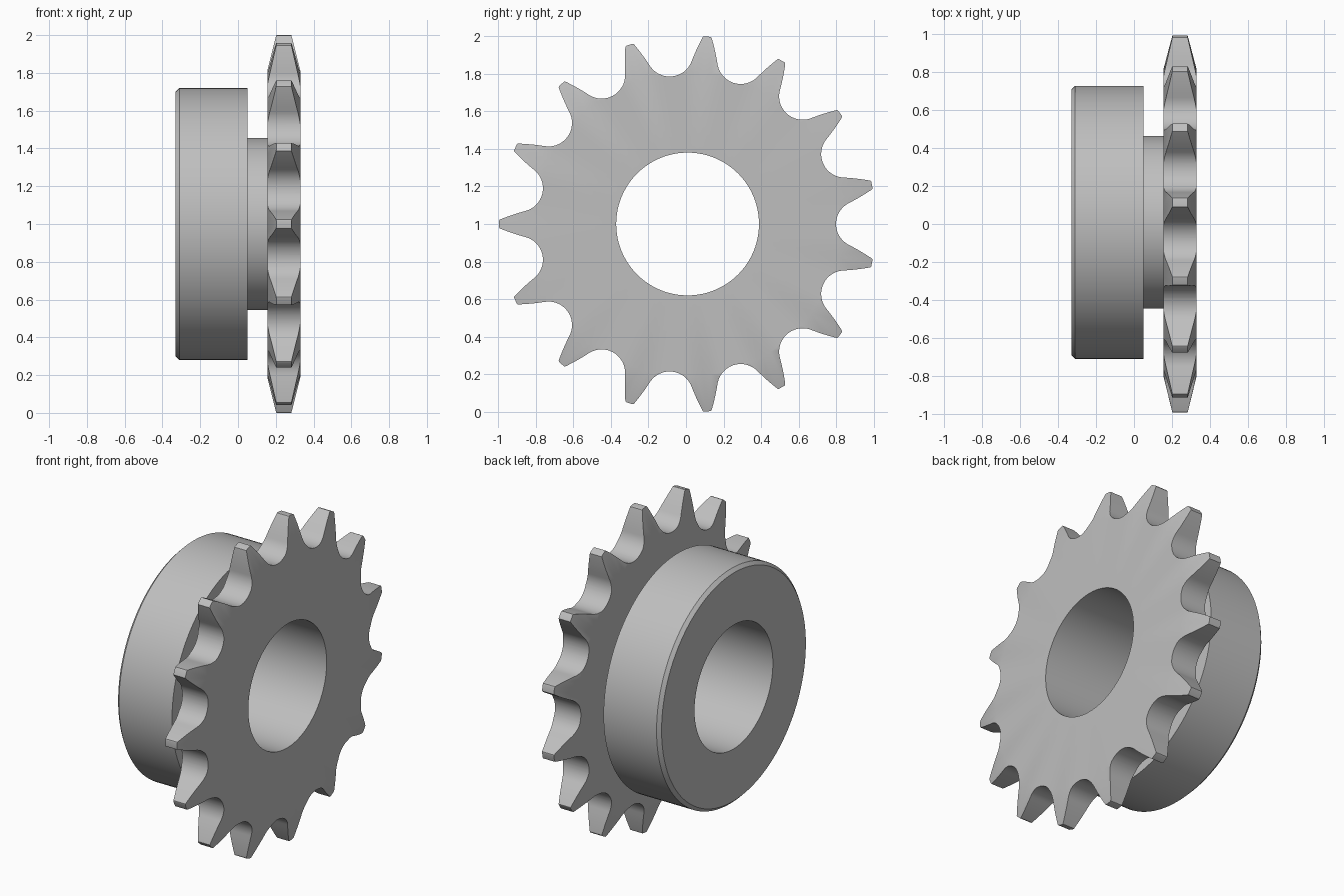
import bpy, bmesh, math
from mathutils import Vector

cube = bpy.data.objects.get("Cube")
if cube:
    bpy.data.objects.remove(cube, do_unlink=True)

CENTRE = Vector((0, 0.0085, 1))
TEETH, SEGMENTS = 15, 120
BORE, TIP, PITCH, ROLLER = 0.38, 1.003, 0.915, 0.125
PLATE_X, PLATE_HALF, TIP_HALF, CHAMFER_R = 0.2425, 0.0875, 0.04, 0.81

steel = bpy.data.materials.new("grey steel")
steel.use_nodes = True
colour = (0.52, 0.52, 0.52, 1)
steel.diffuse_color = colour
steel.node_tree.nodes["Principled BSDF"].inputs["Base Color"].default_value = colour


def polar(x, r, a):
    return CENTRE + Vector((x, r * math.cos(a), r * math.sin(a)))


def make_object(name, bm):
    bmesh.ops.recalc_face_normals(bm, faces=bm.faces)
    mesh = bpy.data.meshes.new(name)
    bm.to_mesh(mesh)
    bm.free()
    obj = bpy.data.objects.new(name, mesh)
    mesh.materials.append(steel)
    bpy.context.collection.objects.link(obj)
    return obj


def lathe(name, profile, closed):
    """Turn (x, radius) points about the shaft axis."""
    bm = bmesh.new()
    rings = [[bm.verts.new(polar(x, r, math.tau * i / SEGMENTS)) for i in range(SEGMENTS)]
             for x, r in profile]
    pairs = list(zip(rings, rings[1:])) + ([(rings[-1], rings[0])] if closed else [])
    for a, b in pairs:
        for i in range(SEGMENTS):
            j = (i + 1) % SEGMENTS
            bm.faces.new((a[i], a[j], b[j], b[i]))
    return make_object(name, bm)


def tooth_half():
    """Half a tooth, valley bottom to tip, as (along, across) points."""
    half = math.pi / TEETH
    cu, cv = PITCH * math.cos(half), PITCH * math.sin(half)
    pts = []
    for i in range(13):                        # roller seat
        a = math.radians(90 - 12) + (math.radians(15) - math.radians(78)) * i / 12
        pts.append((cu - ROLLER * math.sin(a), cv - ROLLER * math.cos(a)))
    u0, v0 = pts[-1]
    u1, v1 = TIP - 0.012, 0.027
    slope = -math.tan(math.radians(15))
    for i in range(1, 7):                      # convex flank
        t = i / 6
        line = slope * (u1 - u0)
        pts.append((u0 + t * (u1 - u0), v0 + line * t + (v1 - v0 - line) * t * t))
    return pts + [(TIP - 0.003, 0.023), (TIP, 0.017)]


def activate(obj):
    bpy.ops.object.select_all(action='DESELECT')
    obj.select_set(True)
    bpy.context.view_layer.objects.active = obj


def finish(obj):
    activate(obj)
    bpy.ops.object.shade_smooth_by_angle(angle=math.radians(30))
    mod = obj.modifiers.new("Clean normals", 'WEIGHTED_NORMAL')
    mod.keep_sharp = True


# Tooth outline, repeated round the axis and extruded as a cutter
half_tooth = tooth_half()
tooth = [(u, -v) for u, v in half_tooth] + [(u, v) for u, v in reversed(half_tooth)][:-1]
bm = bmesh.new()
outline = []
for k in range(TEETH):
    turn = math.pi + math.tau * k / TEETH
    for u, v in tooth:
        outline.append(bm.verts.new(polar(0.1, math.hypot(u, v), turn + math.atan2(v, u))))
face = bm.faces.new(outline)
grown = bmesh.ops.extrude_face_region(bm, geom=[face])["geom"]
bmesh.ops.translate(bm, vec=(0.3, 0, 0), verts=[g for g in grown if isinstance(g, bmesh.types.BMVert)])
cutter = make_object("tooth_cutter", bm)
cutter.hide_render = True

# Toothed plate: chamfered disc trimmed to the tooth outline
outer = 1.08
rim = TIP_HALF - (PLATE_HALF - TIP_HALF) * (outer - TIP) / (TIP - CHAMFER_R)
side = [(PLATE_HALF, BORE), (PLATE_HALF, CHAMFER_R), (rim, outer)]
profile = [(PLATE_X + h, r) for h, r in side] + [(PLATE_X - h, r) for h, r in reversed(side)]
plate = lathe("toothed_plate", profile, True)
trim = plate.modifiers.new("Trim teeth", 'BOOLEAN')
trim.operation = 'INTERSECT'
trim.solver = 'EXACT'
trim.object = cutter
activate(plate)
bpy.ops.object.modifier_apply(modifier=trim.name)
bpy.data.objects.remove(cutter, do_unlink=True)
finish(plate)

# Hub: bore, chamfered collar and narrower neck up to the plate
back = PLATE_X - PLATE_HALF
hub = lathe("hub", [(back, BORE), (-0.33, BORE), (-0.33, 0.70), (-0.31, 0.72),
                    (0.05, 0.72), (0.05, 0.455), (back, 0.455)], False)
finish(hub)
